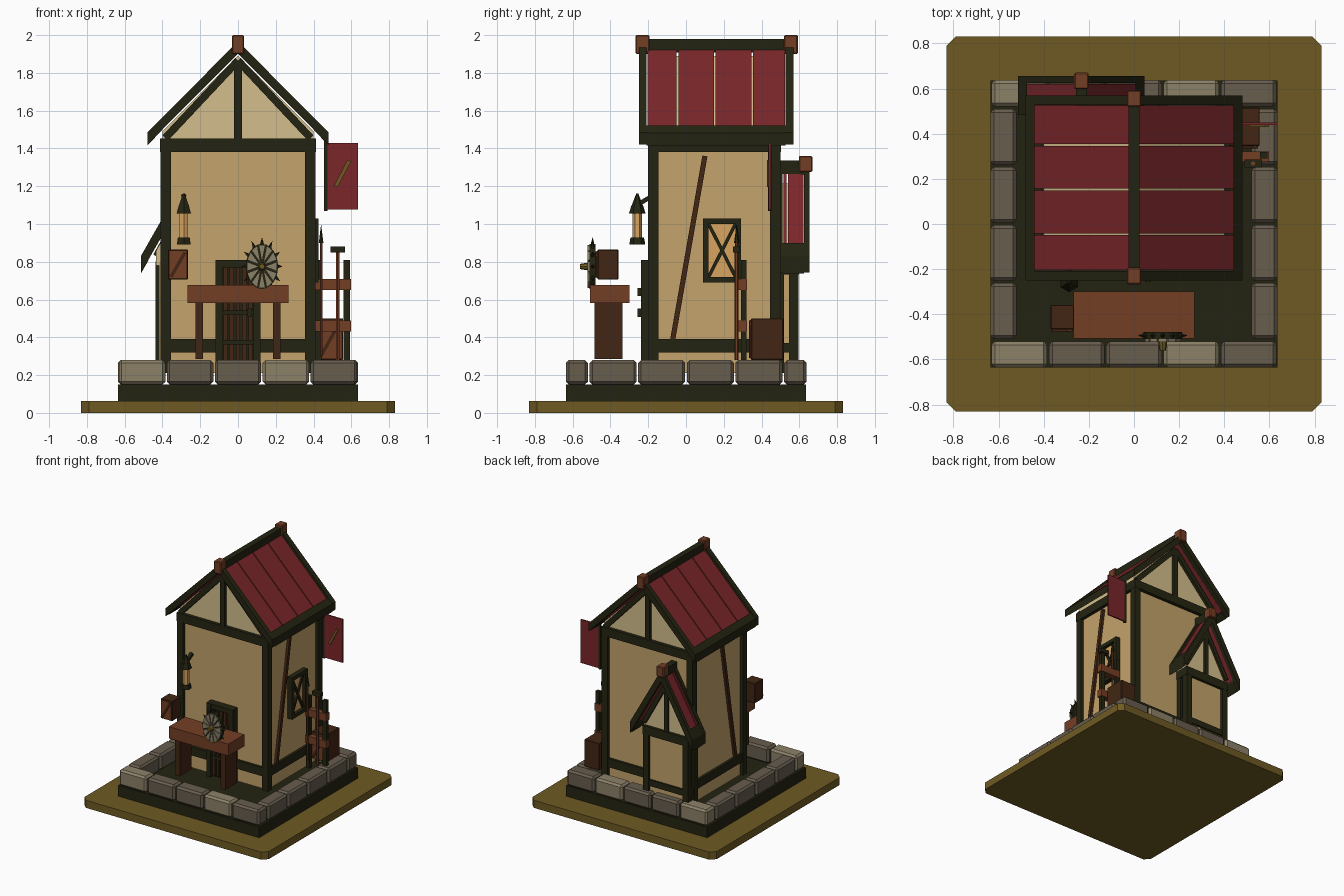
import bpy, bmesh, math
from mathutils import Vector

if "Cube" in bpy.data.objects:
    bpy.data.objects.remove(bpy.data.objects["Cube"])


def material(name, r, g, b):
    m = bpy.data.materials.new(name)
    lin = [((c / 255 + 0.055) / 1.055) ** 2.4 for c in (r, g, b)]
    m.diffuse_color = (*lin, 1)
    m.use_nodes = True
    m.node_tree.nodes["Principled BSDF"].inputs["Base Color"].default_value = m.diffuse_color
    return m


OLIVE = material("olive", 110, 90, 35)
TIMBER = material("dark timber", 36, 36, 18)
STONE = material("stone", 104, 93, 78)
PALE = material("pale stone", 140, 129, 104)
PLASTER = material("plaster", 196, 163, 108)
CREAM = material("cream gable", 212, 190, 140)
RED = material("red", 122, 38, 42)
BROWN = material("brown", 116, 62, 37)
DARK = material("dark brown", 66, 38, 19)
GLASS = material("amber glass", 216, 164, 96)


def mesh_object(name, verts, faces, mat, bevel=0):
    bm = bmesh.new()
    vs = [bm.verts.new(v) for v in verts]
    for f in faces:
        bm.faces.new([vs[i] for i in f])
    bmesh.ops.recalc_face_normals(bm, faces=bm.faces)
    me = bpy.data.meshes.new(name)
    bm.to_mesh(me)
    bm.free()
    me.materials.append(mat)
    ob = bpy.data.objects.new(name, me)
    bpy.context.collection.objects.link(ob)
    if bevel:
        mod = ob.modifiers.new("bevel", "BEVEL")
        mod.width, mod.segments = bevel, 1
    return ob


def prism(name, pts, y0, y1, mat, bevel=0):
    """Extrude an (x, z) outline along y."""
    n = len(pts)
    verts = [(x, y, z) for y in (y0, y1) for x, z in pts]
    faces = [list(range(n)), list(range(n, 2 * n))]
    faces += [[i, (i + 1) % n, n + (i + 1) % n, n + i] for i in range(n)]
    return mesh_object(name, verts, faces, mat, bevel)


def box(name, x0, x1, y0, y1, z0, z1, mat, bevel=0):
    return prism(name, [(x0, z0), (x1, z0), (x1, z1), (x0, z1)], y0, y1, mat, bevel)


def bar(name, p, q, normal, width, depth, mat):
    """Flat batten from p to q, facing along normal."""
    p, q, n = Vector(p), Vector(q), Vector(normal)
    s = (q - p).cross(n).normalized() * width / 2
    n = n * depth / 2
    verts = [e + a * s + b * n for e in (p, q) for a, b in ((-1, -1), (1, -1), (1, 1), (-1, 1))]
    faces = [[0, 1, 2, 3], [4, 5, 6, 7]] + [[i, (i + 1) % 4, 4 + (i + 1) % 4, 4 + i] for i in range(4)]
    return mesh_object(name, verts, faces, mat)


def cone(name, loc, r1, r2, depth, mat, sides=6, direction=(0, 0, 1), scale=(1, 1, 1)):
    bpy.ops.mesh.primitive_cone_add(vertices=sides, radius1=r1, radius2=r2, depth=depth, location=loc)
    ob = bpy.context.object
    ob.name = name
    ob.rotation_euler = Vector(direction).to_track_quat('Z', 'Y').to_euler()
    ob.scale = scale
    ob.data.materials.append(mat)
    return ob


def roof(name, cx, hw, top, k, t, y0, y1, seams, b):
    """Gabled roof: outer line z = top - k*|x|, barge boards of width b, red panels between."""
    def slope(part, xa, xb, drop, thick, ya, yb, mat):
        for s, side in ((-1, "left"), (1, "right")):
            pts = [(cx + s * xa, top - k * xa - drop), (cx + s * xb, top - k * xb - drop),
                   (cx + s * xb, top - k * xb - drop - thick), (cx + s * xa, top - k * xa - drop - thick)]
            prism(f"{name}_{part}_{side}", pts, ya, yb, mat)
    slope("front_barge", 0, hw, 0, t, y0, y0 + b, TIMBER)
    slope("back_barge", 0, hw, 0, t, y1 - b, y1, TIMBER)
    slope("eave", hw - 0.04, hw, 0.003, t, y0 + b, y1 - b, TIMBER)
    cuts = [y0 + b] + seams + [y1 - b]
    for a, c in zip(cuts, cuts[1:]):
        slope("panel", 0, hw - 0.035, 0.02, t * 0.6, a + 0.004, c - 0.004, RED)
    box(name + "_ridge", cx - 0.025, cx + 0.025, y0, y1, top - 0.06, top + 0.012, TIMBER)


def frame(name, x0, x1, y0, y1, z0, z1, sill0, sill1, w=0.055):
    """Timber box frame: corner posts, sill and top beams."""
    for xa in (x0, x1 - w):
        for ya in (y0, y1 - w):
            box(name + "_post", xa, xa + w, ya, ya + w, z0, z1, TIMBER)
    for za, zb, e in ((sill0, sill1, 0.005), (z1 - 0.068, z1 + 0.002, -0.002)):
        for ya in (y0 + e, y1 - e - 0.04):
            box(name + "_cross_beam", x0 + e, x1 - e, ya, ya + 0.04, za, zb, TIMBER)
        for xa in (x0 + e, x1 - e - 0.04):
            box(name + "_side_beam", xa, xa + 0.04, y0 + e, y1 - e, za, zb, TIMBER)


# Ground plate and footing
c, e = 0.79, 0.83
plate = mesh_object("ground_plate",
    [(x, y, z) for z in (0, 0.062) for x, y in ((-c, -e), (c, -e), (e, -c), (e, c), (c, e), (-c, e), (-e, c), (-e, -c))],
    [list(range(8)), list(range(8, 16))] + [[i, (i + 1) % 8, 8 + (i + 1) % 8, 8 + i] for i in range(8)], OLIVE)
box("footing", -0.635, 0.635, -0.635, 0.635, 0.06, 0.15, TIMBER)

# Ring of kerb stones
for i in range(5):
    x = -0.635 + i * 0.254
    for ya, yb in ((-0.635, -0.52), (0.52, 0.638)):
        box("kerb_stone", x + 0.004, x + 0.25, ya, yb, 0.15, 0.28, PALE if i in (0, 3) else STONE, 0.015)
for i in range(4):
    y = -0.514 + i * 0.257
    for xa in (-0.635, 0.52):
        box("kerb_stone", xa, xa + 0.115, y + 0.004, y + 0.253, 0.15, 0.28, STONE, 0.015)

# Main house: walls, frame, gable and roof
box("house_walls", -0.385, 0.385, -0.175, 0.475, 0.21, 1.42, PLASTER)
frame("house", -0.41, 0.41, -0.2, 0.5, 0.21, 1.45, 0.32, 0.39)
prism("house_gable", [(-0.4, 1.43), (0.4, 1.43), (0.4, 1.49), (0, 1.89), (-0.4, 1.49)], -0.175, 0.475, CREAM)
roof("house_roof", 0, 0.48, 1.967, 1.005, 0.065, -0.25, 0.57, [-0.045, 0.153, 0.35], 0.042)
for y in (-0.185, 0.485):
    box("king_post", -0.02, 0.02, y - 0.015, y + 0.015, 1.45, 1.86, TIMBER)
    for s in (-1, 1):
        bar("gable_rafter", (s * 0.385, y, 1.455), (0, y, 1.865), (0, 1, 0), 0.04, 0.03, TIMBER)
for y in (-0.23, 0.555):
    box("finial", -0.032, 0.032, y - 0.037, y + 0.037, 1.9, 2.0, BROWN, 0.006)
for s in (-1, 1):
    bar("wall_brace", (s * 0.39, -0.07, 0.39), (s * 0.39, 0.1, 1.36), (1, 0, 0), 0.027, 0.03, DARK)

# Rear annex
AX = -0.233
box("annex_walls", AX - 0.185, AX + 0.185, 0.46, 0.575, 0.21, 0.8, PLASTER)
frame("annex", AX - 0.203, AX + 0.203, 0.47, 0.595, 0.21, 0.8, 0.32, 0.37, 0.05)
prism("annex_gable", [(AX - 0.2, 0.78), (AX + 0.2, 0.78), (AX + 0.2, 0.86), (AX, 1.215), (AX - 0.2, 0.86)], 0.46, 0.575, CREAM)
roof("annex_roof", AX, 0.28, 1.325, 1.76, 0.09, 0.482, 0.655, [0.535], 0.03)
box("annex_outer_barge_top", AX - 0.025, AX + 0.025, 0.6, 0.655, 1.26, 1.33, TIMBER)
box("annex_king_post", AX - 0.018, AX + 0.018, 0.57, 0.592, 0.8, 1.22, TIMBER)
for s in (-1, 1):
    bar("annex_rafter", (AX + s * 0.2, 0.58, 0.83), (AX, 0.58, 1.19), (0, 1, 0), 0.035, 0.025, TIMBER)
box("annex_finial", AX - 0.032, AX + 0.032, 0.597, 0.67, 1.275, 1.36, BROWN, 0.006)

# Front door
box("door_back", -0.085, 0.085, -0.205, -0.17, 0.21, 0.78, TIMBER)
for s in (-1, 1):
    box("door_jamb", s * 0.1 - 0.02, s * 0.1 + 0.02, -0.237, -0.17, 0.21, 0.81, TIMBER)
box("door_lintel", -0.12, 0.12, -0.236, -0.17, 0.77, 0.81, TIMBER)
for i in range(5):
    x = -0.066 + i * 0.033
    box("door_plank", x - 0.011, x + 0.011, -0.217, -0.2, 0.22, 0.77, DARK)
for z in (0.375, 0.53, 0.64):
    box("door_strap", -0.08, 0.08, -0.225, -0.21, z - 0.012, z + 0.012, TIMBER)
for z in (0.53, 0.64):
    box("door_stud", 0.05, 0.075, -0.257, -0.22, z - 0.022, z + 0.022, TIMBER)

# Side window
box("window_pane", 0.38, 0.397, 0.1, 0.28, 0.7, 1.02, GLASS)
for y in (0.09, 0.262):
    box("window_stile", 0.38, 0.425, y, y + 0.03, 0.69, 1.03, TIMBER)
for z in (0.69, 1.0):
    box("window_rail", 0.38, 0.424, 0.09, 0.292, z, z + 0.03, TIMBER)
for a, b in ((0.72, 1.0), (1.0, 0.72)):
    bar("window_cross", (0.403, 0.12, a), (0.403, 0.262, b), (1, 0, 0), 0.018, 0.014, TIMBER)

# Work bench
box("bench_top", -0.268, 0.268, -0.508, -0.3, 0.582, 0.678, BROWN)
for s in (-1, 1):
    box("bench_leg", s * 0.205 - 0.021, s * 0.205 + 0.021, -0.485, -0.335, 0.285, 0.585, DARK)


def crate(name, x0, x1, y0, y1, z0, z1):
    box(name, x0, x1, y0, y1, z0, z1, DARK, 0.004)
    box(name + "_face", x0 + 0.008, x1 - 0.008, y0 - 0.005, y0 + 0.01, z0 + 0.008, z1 - 0.008, BROWN)
    bar(name + "_brace", (x0 + 0.015, y0 - 0.006, z0 + 0.015), (x1 - 0.015, y0 - 0.006, z1 - 0.015), (0, 1, 0), 0.018, 0.01, DARK)


crate("hanging_crate", -0.37, -0.265, -0.468, -0.358, 0.705, 0.865)
crate("ground_crate", 0.42, 0.557, 0.345, 0.515, 0.28, 0.5)

# Spiked oval shield on the bench
SX, SZ = 0.127, 0.775
def oval(a, r):
    return SX + 0.085 * r * math.cos(a), SZ + 0.12 * r * math.sin(a)
prism("shield_back", [oval(i * math.tau / 24, 1) for i in range(24)], -0.51, -0.478, TIMBER)
for i in range(12):
    a = i * math.tau / 12
    prism("shield_segment", [oval(a - 0.05, 0.2), oval(a + 0.05, 0.2), oval(a + 0.22, 0.97), oval(a - 0.22, 0.97)], -0.522, -0.505, PALE)
    (x0, z0), (x1, z1) = oval(a, 0.95), oval(a, 1.3)
    d = Vector((x1 - x0, 0, z1 - z0))
    cone("shield_spike", ((x0 + x1) / 2, -0.494, (z0 + z1) / 2), 0.012, 0, d.length, TIMBER, 5, d)
cone("shield_boss", (SX, -0.535, SZ), 0.022, 0.014, 0.05, OLIVE, 8, (0, -1, 0))

# Hanging lantern
LX, LY = -0.287, -0.258
cone("lantern_base", (LX, LY, 0.91), 0.042, 0.036, 0.035, TIMBER)
cone("lantern_glass", (LX, LY, 0.995), 0.026, 0.026, 0.15, GLASS)
cone("lantern_cap", (LX, LY, 1.078), 0.044, 0.03, 0.045, TIMBER)
cone("lantern_peak", (LX, LY, 1.13), 0.03, 0.005, 0.065, TIMBER)
bar("lantern_bracket", (LX, -0.26, 1.1), (LX, -0.185, 1.145), (1, 0, 0), 0.024, 0.025, TIMBER)

# Tool rack
for z in (0.43, 0.65):
    box("rack_rail", 0.41, 0.598, 0.275, 0.322, z, z + 0.06, BROWN)
for x in (0.425, 0.575):
    box("rack_post", x - 0.017, x + 0.017, 0.29, 0.32, 0.22, 0.81, TIMBER)
cone("hammer_handle", (0.528, 0.268, 0.58), 0.01, 0.01, 0.6, BROWN)
box("hammer_head", 0.49, 0.566, 0.25, 0.286, 0.848, 0.88, TIMBER)
cone("staff", (0.44, 0.268, 0.6), 0.008, 0.008, 0.6, BROWN)
cone("staff_tip", (0.44, 0.268, 0.95), 0.014, 0, 0.1, TIMBER)

# Banner
box("banner_pole", 0.456, 0.473, 0.435, 0.452, 1.07, 1.46, TIMBER)
box("banner_cloth", 0.473, 0.635, 0.438, 0.45, 1.077, 1.43, RED)
bar("banner_stripe", (0.518, 0.434, 1.2), (0.589, 0.434, 1.335), (0, 1, 0), 0.02, 0.009, OLIVE)
